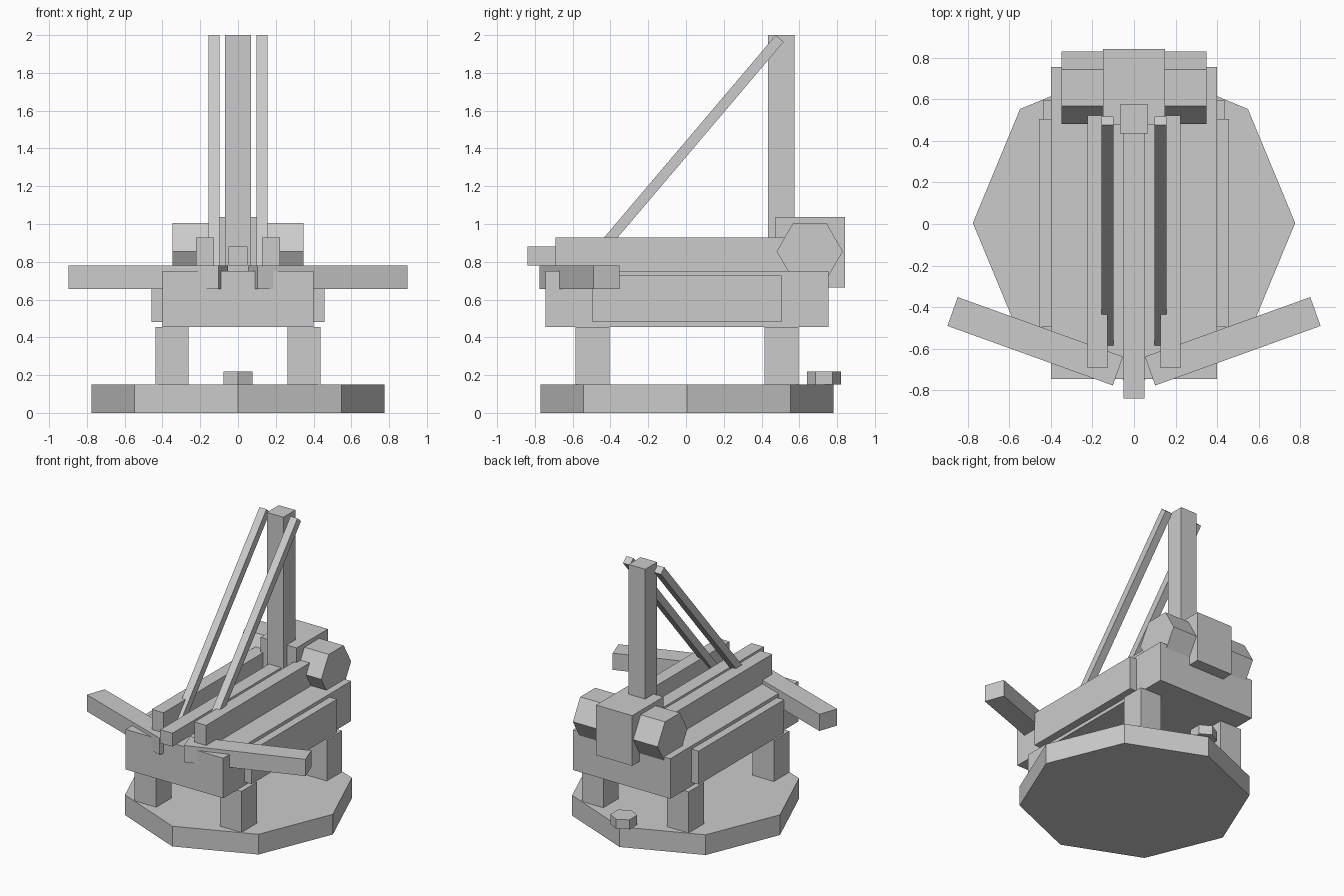
import bpy, math

if "Cube" in bpy.data.objects:
    bpy.data.objects.remove(bpy.data.objects["Cube"])


def box(name, x, y, z, loc=None, rot=(0, 0, 0)):
    """Box from (min, max) ranges, or from sizes when loc is given."""
    if loc is None:
        loc = [(a + b) / 2 for a, b in (x, y, z)]
        x, y, z = (b - a for a, b in (x, y, z))
    bpy.ops.mesh.primitive_cube_add(size=1, location=loc, rotation=rot)
    ob = bpy.context.object
    ob.name = name
    ob.scale = (x, y, z)
    return ob


def prism(name, sides, radius, depth, loc, rot=(0, 0, 0)):
    bpy.ops.mesh.primitive_cylinder_add(vertices=sides, radius=radius, depth=depth,
                                        location=loc, rotation=rot)
    bpy.context.object.name = name


# Octagonal base and the small hexagonal bolt at its rear edge
prism("base_plate", 8, 0.775, 0.15, (0, 0.005, 0.075))
prism("rear_bolt", 6, 0.09, 0.07, (0, 0.73, 0.185))

# Main body
box("body", (-0.4, 0.4), (-0.745, 0.755), (0.455, 0.752))

# Centre rail protruding at the front
box("centre_rail", (-0.05, 0.05), (-0.84, 0.5), (0.78, 0.88))

# Rear block, mast and hexagonal drum
box("rear_block", (-0.148, 0.148), (0.475, 0.842), (0.665, 1.037))
box("mast", (-0.068, 0.068), (0.435, 0.575), (0.75, 2.0))
prism("rear_drum", 6, 0.175, 0.695, (0, 0.655, 0.855), (0, math.pi / 2, 0))
drum = bpy.context.object
# turn the hexagon so two corners point along y
drum.rotation_euler = (math.radians(90), 0, math.radians(90))
for v in drum.data.vertices:
    v.co.x, v.co.y = v.co.y, -v.co.x

# Strut line in the y-z plane
y0, z0, y1, z1 = -0.583, 0.71, 0.496, 1.982
slope = math.atan2(z1 - z0, y1 - y0)
length = math.hypot(y1 - y0, z1 - z0)

# Mirrored parts
for s, side in ((-1, "left"), (1, "right")):
    def span(a, b):
        return tuple(sorted((s * a, s * b)))

    for end, yr in (("front", (-0.585, -0.405)), ("rear", (0.415, 0.595))):
        box(f"{end}_leg_{side}", span(0.262, 0.438), yr, (0.15, 0.455))
    box(f"side_panel_{side}", span(0.39, 0.458), (-0.495, 0.505), (0.48, 0.728))
    box(f"side_rail_{side}", span(0.127, 0.223), (-0.692, 0.69), (0.74, 0.928))
    box(f"front_arm_{side}", 0.845, 0.147, 0.124,
        (s * 0.475, -0.564, 0.717), (0, 0, s * math.radians(19.8)))
    box(f"strut_{side}", 0.057, length, 0.055,
        (s * 0.127, (y0 + y1) / 2, (z0 + z1) / 2), (slope, 0, 0))
